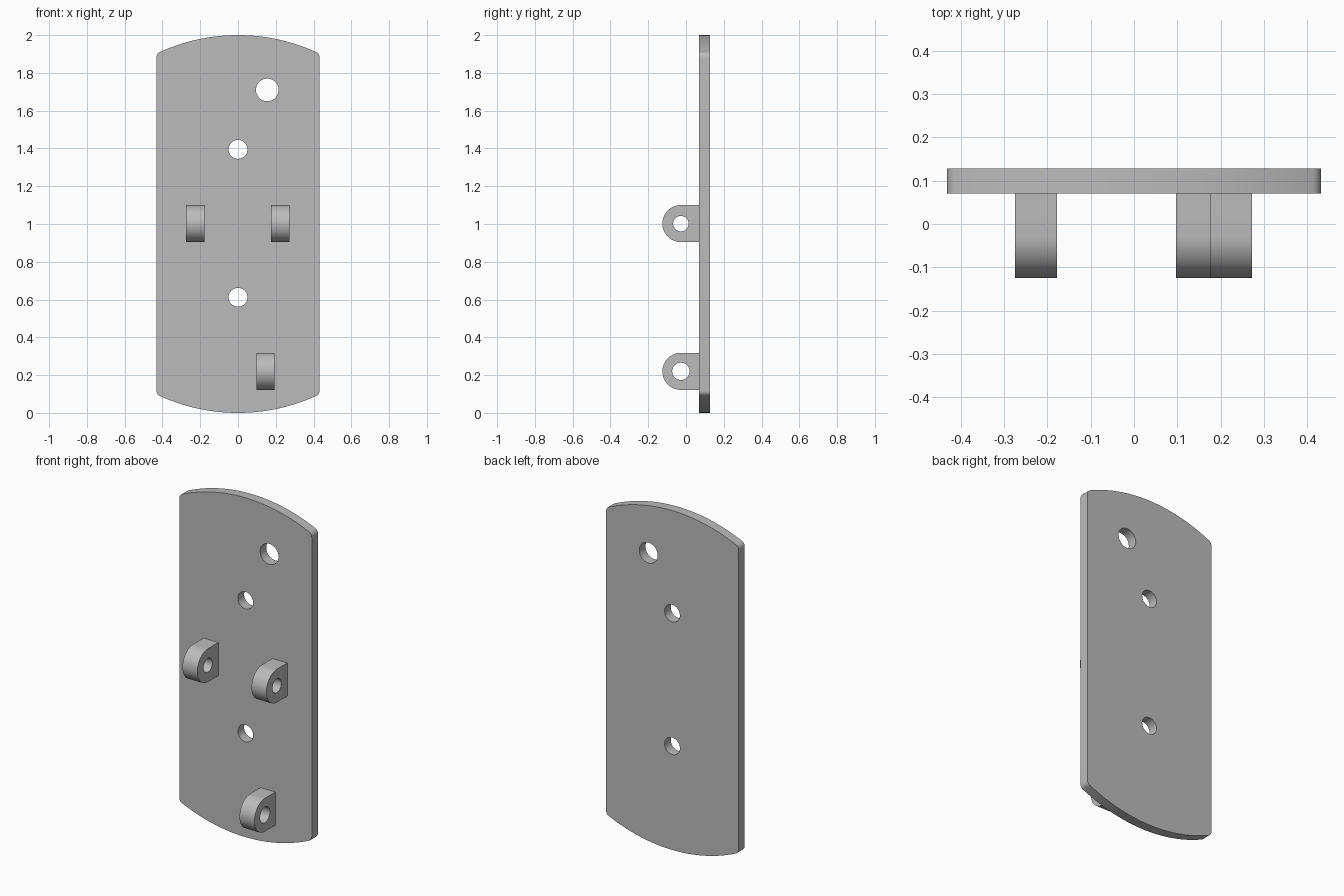
import bpy
import bmesh
from math import sin, cos, pi, radians, sqrt, asin
from mathutils import Matrix

default = bpy.data.objects.get("Cube")
if default:
    bpy.data.objects.remove(default, do_unlink=True)

# One grey for everything
grey = bpy.data.materials.new("plain grey")
GREY = (0.5, 0.5, 0.5, 1)
grey.use_nodes = True
grey.diffuse_color = GREY
grey.node_tree.nodes["Principled BSDF"].inputs["Base Color"].default_value = GREY


def arc(cx, cy, r, start, end, steps):
    """Points on a circular arc, both ends included."""
    angles = [start + (end - start) * i / steps for i in range(steps + 1)]
    return [(cx + r * cos(a), cy + r * sin(a)) for a in angles]


def circle(cx, cy, r, steps=48):
    return arc(cx, cy, r, 0, 2 * pi, steps)[:-1]


def extruded(name, loops, thickness, matrix):
    """Solid sheet: first loop is the outline, the others are holes."""
    curve = bpy.data.curves.new(name + "_profile", 'CURVE')
    curve.dimensions = '2D'
    curve.fill_mode = 'BOTH'
    curve.extrude = thickness / 2
    for loop in loops:
        spline = curve.splines.new('POLY')
        spline.points.add(len(loop) - 1)
        for point, (u, v) in zip(spline.points, loop):
            point.co = (u, v, 0, 1)
        spline.use_cyclic_u = True
    helper = bpy.data.objects.new(name + "_helper", curve)
    mesh = bpy.data.meshes.new_from_object(helper)
    bpy.data.objects.remove(helper)
    bpy.data.curves.remove(curve)

    bm = bmesh.new()
    bm.from_mesh(mesh)
    bmesh.ops.remove_doubles(bm, verts=bm.verts, dist=1e-5)
    bmesh.ops.transform(bm, matrix=matrix, verts=bm.verts)
    bmesh.ops.recalc_face_normals(bm, faces=bm.faces)
    bm.to_mesh(mesh)
    bm.free()

    mesh.name = name
    mesh.materials.clear()
    mesh.materials.append(grey)
    mesh.shade_smooth()
    mesh.set_sharp_from_angle(angle=radians(30))
    obj = bpy.data.objects.new(name, mesh)
    bpy.context.collection.objects.link(obj)
    return obj


# Back plate: straight sides, bowed ends, small rounded corners
HALF_W, BOW, FILLET = 0.432, 1.0, 0.03
FRONT, BACK = 0.07, 0.128
fx = HALF_W - FILLET
fz = sqrt((BOW - FILLET) ** 2 - fx ** 2)
lean = asin(fx / (BOW - FILLET))
tangent = pi / 2 - lean

top = arc(fx, 1 + fz, FILLET, 0, tangent, 8)
top += arc(0, 1, BOW, tangent, pi - tangent, 40)[1:-1]
top += arc(-fx, 1 + fz, FILLET, pi - tangent, pi, 8)
outline = top + [(-x, 2 - z) for x, z in top]

holes = [circle(0.155, 1.71, 0.06),
         circle(0, 1.395, 0.05),
         circle(0, 0.612, 0.05)]
to_front = Matrix.Translation((0, (FRONT + BACK) / 2, 0)) @ Matrix.Rotation(pi / 2, 4, 'X')
extruded("back_plate", [outline] + holes, BACK - FRONT, to_front)

# Round-nosed lugs with a cross hole, standing out from the plate
LUG_R, LUG_W, LUG_Y = 0.098, 0.097, -0.027
side_on = Matrix(((0, 0, 1, 0), (1, 0, 0, 0), (0, 1, 0, 0), (0, 0, 0, 1)))
for name, x, z, bore in (("right_lug", -0.226, 1.002, 0.041),
                         ("left_lug", 0.224, 1.002, 0.041),
                         ("lower_lug", 0.146, 0.22, 0.046)):
    nose = arc(LUG_Y, z, LUG_R, pi / 2, 3 * pi / 2, 32)
    profile = nose + [(FRONT, z - LUG_R), (FRONT, z + LUG_R)]
    extruded(name, [profile, circle(LUG_Y, z, bore)], LUG_W,
             Matrix.Translation((x, 0, 0)) @ side_on)
